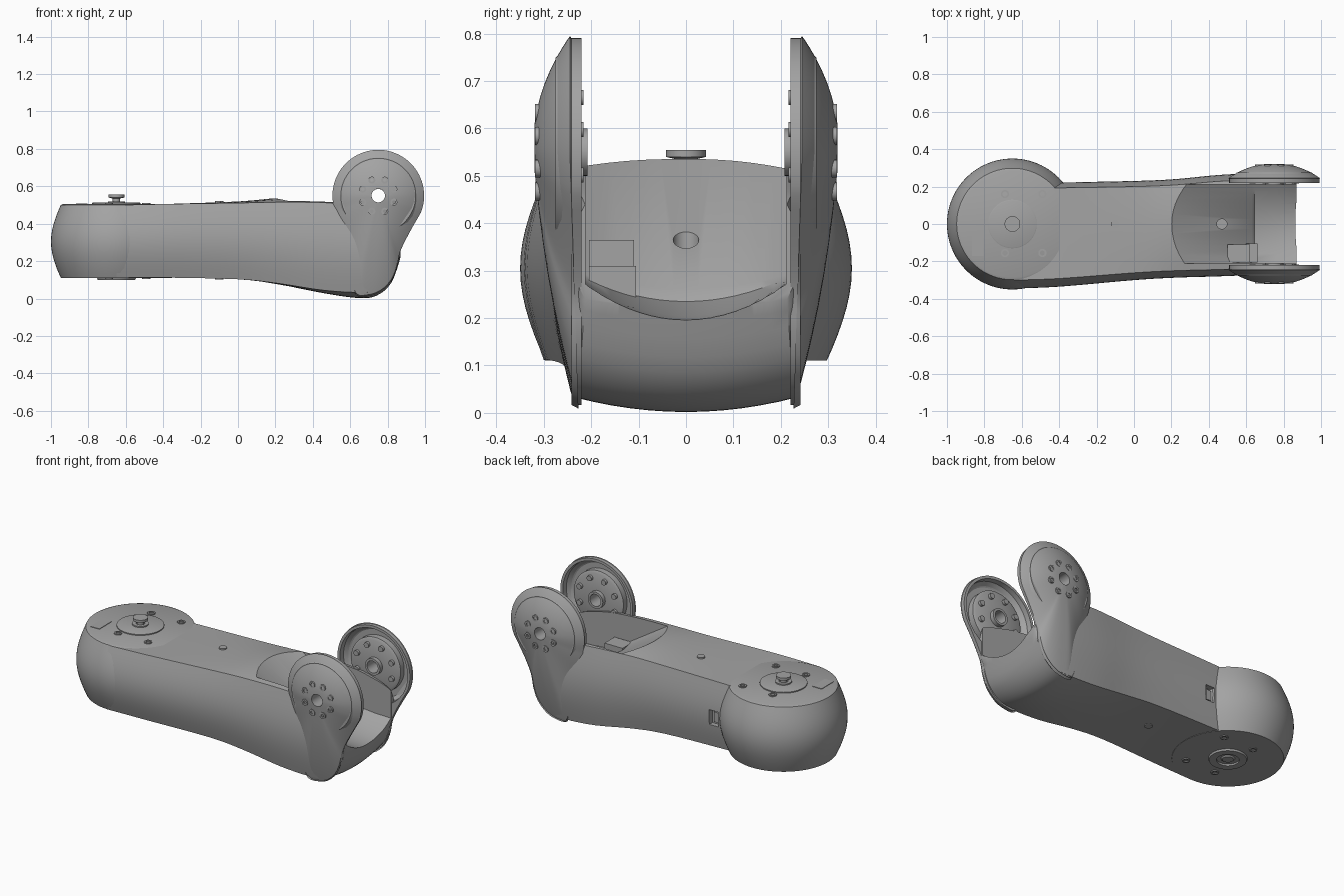
import bpy, bmesh, math
from mathutils import Matrix

if "Cube" in bpy.data.objects:
    bpy.data.objects.remove(bpy.data.objects["Cube"])

grey = bpy.data.materials.new("satin_grey")
grey.use_nodes = True
grey.diffuse_color = (0.37, 0.37, 0.37, 1)
grey.node_tree.nodes["Principled BSDF"].inputs["Base Color"].default_value = (0.37, 0.37, 0.37, 1)


def finish(name, bm, angle=32):
    bmesh.ops.recalc_face_normals(bm, faces=bm.faces)
    me = bpy.data.meshes.new(name)
    bm.to_mesh(me)
    bm.free()
    ob = bpy.data.objects.new(name, me)
    bpy.context.collection.objects.link(ob)
    me.materials.append(grey)
    smooth(ob, angle)
    return ob


def smooth(ob, angle=32):
    bpy.ops.object.select_all(action='DESELECT')
    ob.select_set(True)
    bpy.context.view_layer.objects.active = ob
    bpy.ops.object.shade_smooth_by_angle(angle=math.radians(angle))


def loft(name, rings, caps=True, loop=False):
    """Skin a row of closed rings that share a point count."""
    bm = bmesh.new()
    rows = [[bm.verts.new(p) for p in r] for r in rings]
    n = len(rows[0])
    pairs = list(zip(rows, rows[1:])) + ([(rows[-1], rows[0])] if loop else [])
    for a, b in pairs:
        for i in range(n):
            j = (i + 1) % n
            bm.faces.new((a[i], a[j], b[j], b[i]))
    if caps and not loop:
        bm.faces.new(rows[0])
        bm.faces.new(rows[-1])
    return finish(name, bm)


def lathe(name, profile, centre, axis='Z', loop=False, n=64):
    """Turn (radius, height) points about an upright or sideways axis."""
    cx, cy, cz = centre
    rings = []
    for r, h in profile:
        ring = []
        for i in range(n):
            a = math.tau * i / n
            u, v = r * math.cos(a), r * math.sin(a)
            ring.append((cx + u, cy + v, cz + h) if axis == 'Z' else (cx + u, cy + h, cz + v))
        rings.append(ring)
    return loft(name, rings, loop=loop)


def disc(name, centre, r, depth, axis='Z', n=24):
    return lathe(name, [(r, -depth / 2), (r, depth / 2)], centre, axis, n=n)


def box(name, lo, hi):
    return loft(name, [[(x, lo[1], lo[2]), (x, hi[1], lo[2]), (x, hi[1], hi[2]), (x, lo[1], hi[2])]
                       for x in (lo[0], hi[0])])


def cut(target, cutter):
    mod = target.modifiers.new("cut", 'BOOLEAN')
    mod.operation, mod.solver, mod.object = 'DIFFERENCE', 'EXACT', cutter
    bpy.context.view_layer.objects.active = target
    bpy.ops.object.modifier_apply(modifier=mod.name)
    bpy.data.objects.remove(cutter)
    smooth(target)


def spline(rows, steps):
    """Catmull-Rom through rows of numbers."""
    out = []
    for i in range(len(rows) - 1):
        p = [rows[max(0, min(len(rows) - 1, i + k))] for k in (-1, 0, 1, 2)]
        for s in range(steps):
            t = s / steps
            out.append([0.5 * (2 * b + (c - a) * t + (2 * a - 5 * b + 4 * c - d) * t * t
                               + (3 * b - a - 3 * c + d) * t ** 3) for a, b, c, d in zip(*p)])
    return out + [list(rows[-1])]


# Long arm body: x, bottom, top, front width, back width, top crown, bottom crown
stations = [
    (-0.65, .112, .499, .345, .215, 0, 0), (-0.4, .112, .505, .335, .222, 0, 0),
    (0, .103, .519, .300, .230, .008, 0), (.22, .075, .537, .287, .240, .022, .005),
    (.45, .030, .535, .280, .262, .022, .015), (.64, .003, .52, .272, .270, .02, .03),
    (.74, .015, .5, .265, .265, .02, .03), (.82, .085, .48, .255, .255, .02, .03),
    (.87, .22, .46, .245, .245, .02, .02)]


def arm_ring(x, zb, zt, wf, wb, ct, cb, m=12):
    k = .87
    ring = []
    for i in range(m + 1):
        t = -1 + 2 * i / m
        ring.append((x, k * t * (wf if t < 0 else wb), zb + cb * t * t))
    for i in range(1, m):
        f = i / m
        ring.append((x, wb * (k + (1 - k) * math.sin(math.pi * f)), zb + cb + (zt - ct - zb - cb) * f))
    for i in range(m + 1):
        t = 1 - 2 * i / m
        ring.append((x, k * t * (wf if t < 0 else wb), zt - ct * t * t))
    for i in range(1, m):
        f = 1 - i / m
        ring.append((x, -wf * (k + (1 - k) * math.sin(math.pi * f)), zb + cb + (zt - ct - zb - cb) * f))
    return ring


arm = loft("arm_body", [arm_ring(*s) for s in spline(stations, 4)])

# Sloping scoop and open pocket between the fork ears
pocket = [(.2, .537, .03), (.63, .262, .03), (.645, .235, .05), (.76, .205, .07), (1.1, .175, .09),
          (1.1, 1, 0), (.2, 1, 0)]
half = .212
cut(arm, loft("pocket_cutter", [[(x, half * t, z + c * t * t) for x, z, c in pocket]
                               for t in [i / 8 for i in range(-8, 9)]]))
cut(arm, disc("cable_hole_cutter", (.47, 0, .36), .027, .12))

# Socket in the back wall beside the round head
cut(arm, box("socket_cutter", (-.37, .19, .25), (-.31, .3, .34)))
box("socket_plug", (-.36, .18, .265), (-.33, .205, .325))

# Round head with bulging side
head = [(.297, .11)] + [(.298 + .052 * math.sin(math.pi * i / 14), .11 + .39 * i / 14)
                        for i in range(1, 14)] + [(.298, .5), (.285, .505)]
lathe("round_head", head, (-.65, 0, 0), n=96)

# Head fittings above and below
lathe("top_plate", [(.13, .5), (.13, .511), (.125, .513)], (-.65, 0, 0))
lathe("top_collar", [(.025, .51), (.045, .51), (.045, .52), (.025, .52)], (-.65, 0, 0), loop=True)
lathe("top_connector", [(.02, .51), (.02, .535), (.042, .54), (.042, .555)], (-.65, 0, 0), n=24)
box("label_plate", (-.865, -.17, .503), (-.805, -.055, .508))
lathe("bottom_ring", [(.06, .1), (.1, .1), (.105, .112), (.06, .112)], (-.65, 0, 0), loop=True)
lathe("bottom_boss", [(.03, .103), (.04, .112)], (-.65, 0, 0), n=32)
for x in (-.69, -.49):
    for y in (-.155, .16):
        for side, z in (("top", .506), ("bottom", .11)):
            lathe(side + "_screw", [(.013, z - .005), (.022, z - .005), (.022, z + .005), (.013, z + .005)],
                  (x, y, 0), loop=True, n=20)
disc("arm_screw", (-.1, 0, .518), .022, .008)
disc("under_screw", (-.1, 0, .106), .022, .008)

# Fork ear outline: round top running down to the heel
ear_x, ear_z, radius = .75, .55, .245
outline = [(ear_x + radius * math.cos(math.radians(a)), ear_z + radius * math.sin(math.radians(a)))
           for a in range(-22, 203, 5)]
stem = [outline[-1], (.53, .4), (.57, .27), (.60, .12), (.63, .02), (.69, .012), (.76, .035),
        (.82, .095), (.85, .17), (.865, .245), (.91, .34), outline[0]]
outline += [tuple(p) for p in spline(stem, 3)[1:-1]]


def ear_ring(scale, y, round_r=None, drop=0):
    ring = []
    for x, z in outline:
        dx, dz = x - ear_x, z - ear_z
        s = round_r / math.hypot(dx, dz) if round_r else scale
        low = drop * max(0, -dz * s) / .54
        ring.append((ear_x + dx * s, y - low, ear_z + dz * s))
    return ring


for sign, side in ((1, "left"), (-1, "right")):
    # Domed cover with a thin inner flange and a sunken inside
    rings = [ear_ring(s, .245 + .078 * (1 - s ** 2.2), drop=.018 + .03 * (1 - s))
             for s in (1, .96, .9, .82, .72, .6, .48, .36, .25)]
    rings += [ear_ring(0, .32, .036), ear_ring(0, .275, .036), ear_ring(0, .275, .2),
              ear_ring(0, .25, .222), ear_ring(0, .22, .225), ear_ring(.985, .22), ear_ring(.985, .242)]
    loft(side + "_ear_cover", [[(x, sign * y, z) for x, y, z in r] for r in rings], loop=True)

    # Bearing hub seen from inside the fork
    centre = (ear_x, 0, ear_z)
    lathe(side + "_bearing", [(.036, sign * .28), (.165, sign * .28), (.165, sign * .24),
                              (.15, sign * .232), (.036, sign * .232)], centre, 'Y', loop=True)
    lathe(side + "_hub", [(.036, sign * .24), (.05, sign * .24), (.05, sign * .208), (.036, sign * .208)],
          centre, 'Y', loop=True, n=32)

    # Ring of bolts, outside on the cover and inside on the bearing
    for i in range(8):
        a = math.tau * (i + .5) / 8
        c, s = math.cos(a), math.sin(a)
        lathe(side + "_cover_bolt", [(.009, sign * .295), (.019, sign * .295), (.019, sign * .319),
                                     (.009, sign * .319)],
              (ear_x + .09 * c, 0, ear_z + .09 * s), 'Y', loop=True, n=16)
        disc(side + "_bearing_bolt", (ear_x + .125 * c, sign * .226, ear_z + .125 * s), .016, .02, 'Y', 16)

# Stepped connector block inside the pocket
box("connector_block", (.5, -.205, .25), (.62, -.11, .365))
box("connector_step", (.6, -.205, .24), (.66, -.105, .31))

# Zigzag stiffening ribs on the pocket floor
for i in range(6):
    y0 = -.18 + .06 * i
    xa, xb = (.66, .84) if i % 2 else (.84, .66)
    rib = [(xa, y0), (xb, y0 + .06)]
    loft("floor_rib", [[(x, y - .005, .15), (x, y + .005, .15),
                        (x, y + .005, .31 - .14 * x + 1.2 * y * y), (x, y - .005, .31 - .14 * x + 1.2 * y * y)]
                       for x, y in rib])
